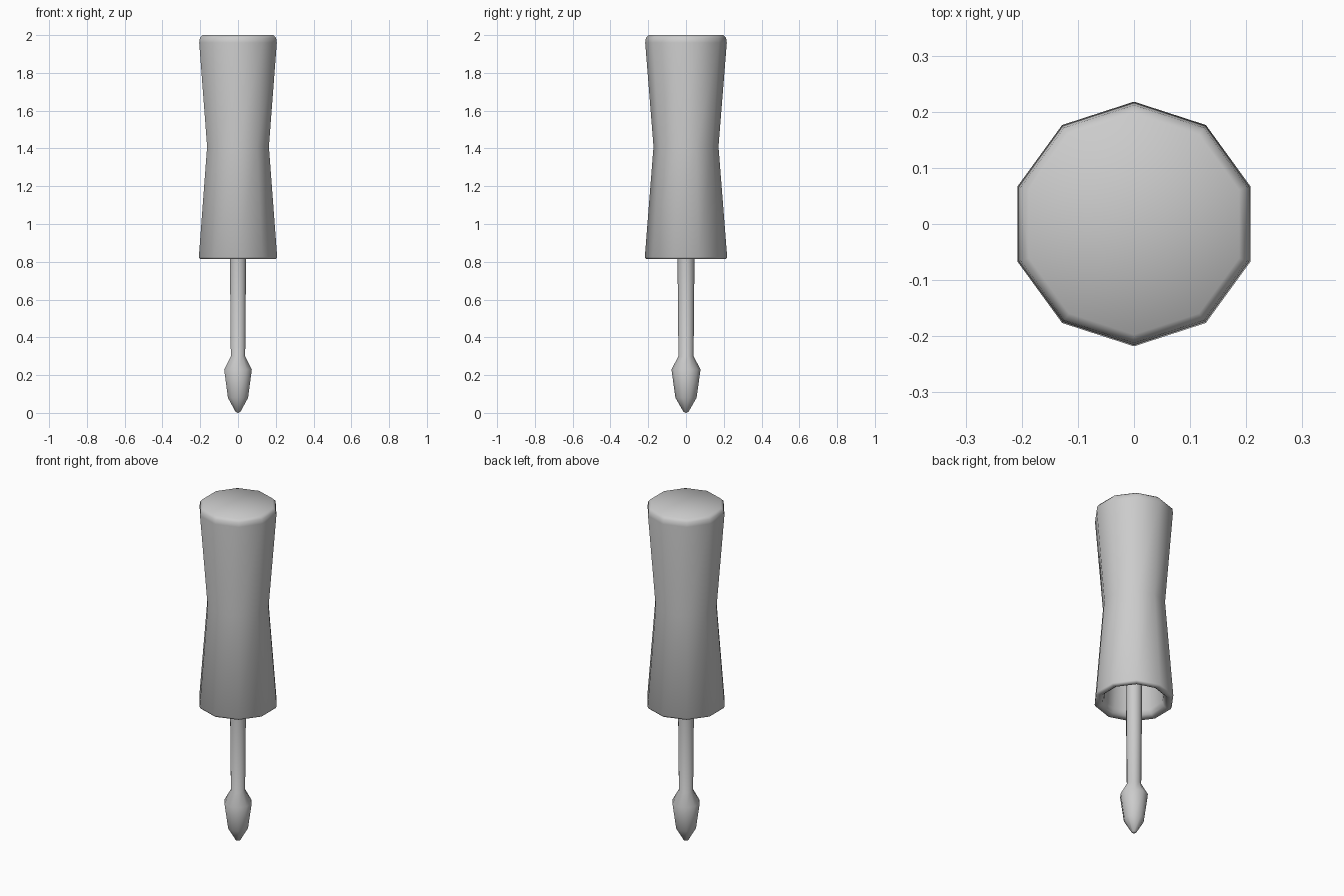
import bpy, bmesh, math

if "Cube" in bpy.data.objects:
    bpy.data.objects.remove(bpy.data.objects["Cube"])

SIDES = 10


def lathe(name, profile):
    """Revolve (radius, z) points into a ten-sided part; radius 0 makes a pole."""
    bm = bmesh.new()
    rings = []
    for r, z in profile:
        if r == 0:
            rings.append([bm.verts.new((0, 0, z))])
        else:
            angles = [math.pi / 2 + 2 * math.pi * i / SIDES for i in range(SIDES)]
            rings.append([bm.verts.new((r * math.cos(a), r * math.sin(a), z)) for a in angles])
    for a, b in zip(rings, rings[1:]):
        for i in range(SIDES):
            j = (i + 1) % SIDES
            if len(a) == 1:
                bm.faces.new((a[0], b[j], b[i]))
            elif len(b) == 1:
                bm.faces.new((a[i], a[j], b[0]))
            else:
                bm.faces.new((a[i], a[j], b[j], b[i]))
    bmesh.ops.recalc_face_normals(bm, faces=bm.faces)
    mesh = bpy.data.meshes.new(name)
    bm.to_mesh(mesh)
    bm.free()
    obj = bpy.data.objects.new(name, mesh)
    bpy.context.collection.objects.link(obj)
    bpy.ops.object.select_all(action='DESELECT')
    obj.select_set(True)
    bpy.context.view_layer.objects.active = obj
    bpy.ops.object.shade_smooth_by_angle(angle=math.radians(62))
    return obj


# Waisted cap handle: hollow inside, rounded lower rim, softened top edge
lathe("cap_handle", [
    (0, 1.35), (0.135, 1.35), (0.165, 0.85), (0.175, 0.825), (0.19, 0.815),
    (0.212, 0.815), (0.218, 0.825), (0.172, 1.41), (0.216, 1.96),
    (0.212, 1.985), (0.197, 2.0), (0, 2.0)])

# Stem running from inside the cap down to the pointed applicator tip
lathe("applicator_stem", [
    (0, 0), (0.013, 0.005), (0.056, 0.08), (0.077, 0.23),
    (0.04, 0.30), (0.045, 0.82), (0.045, 1.36)])
